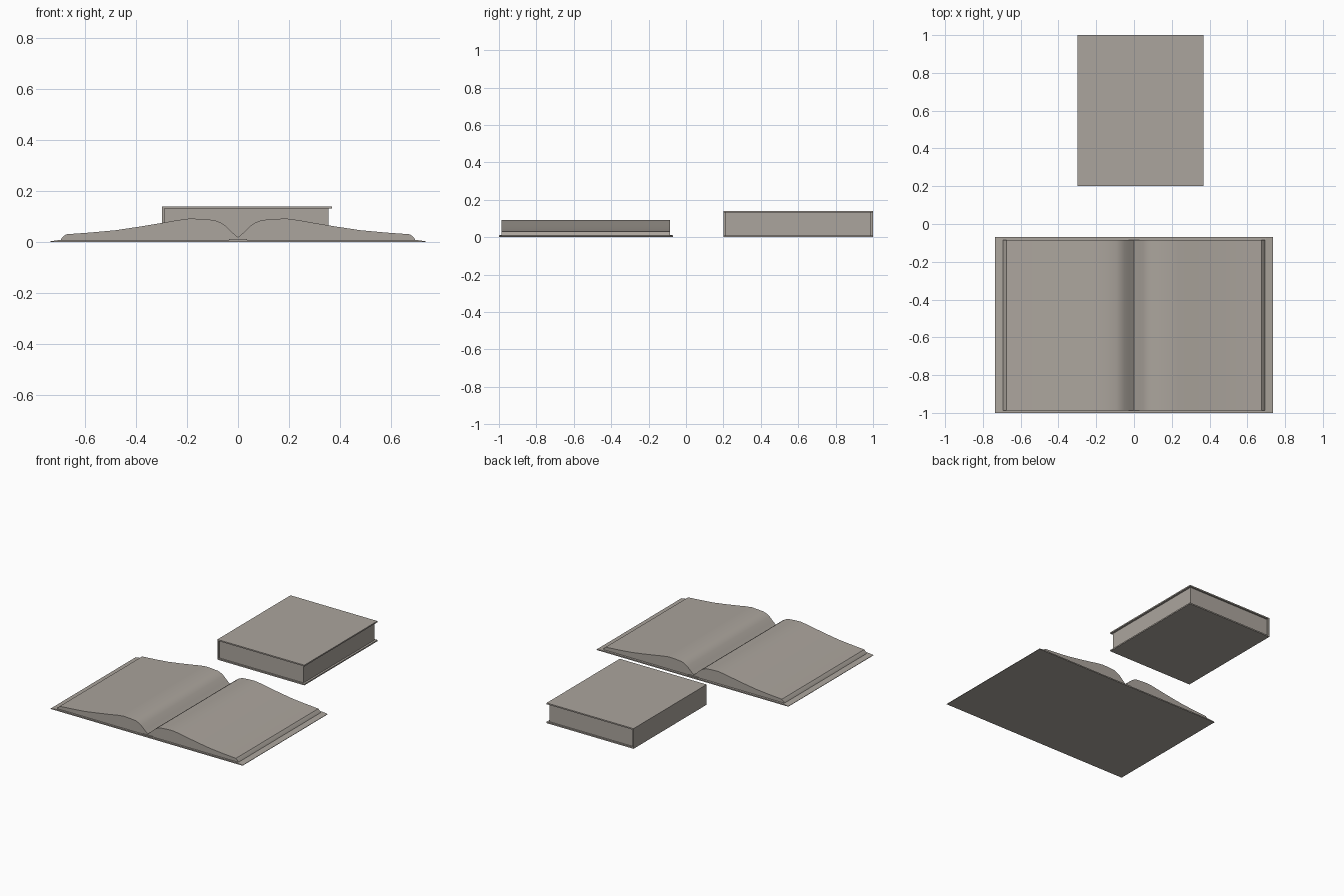
import bpy
import bmesh
import math

if "Cube" in bpy.data.objects:
    bpy.data.objects.remove(bpy.data.objects["Cube"], do_unlink=True)

mat = bpy.data.materials.new("warm grey paper")
mat.use_nodes = True
colour = (0.41, 0.376, 0.337, 1)
mat.diffuse_color = colour
mat.node_tree.nodes["Principled BSDF"].inputs["Base Color"].default_value = colour


def extrude_profile(name, points, y0, y1, smooth=False):
    """Sweep a closed x-z outline from y0 to y1."""
    bm = bmesh.new()
    face = bm.faces.new([bm.verts.new((x, y0, z)) for x, z in points])
    moved = bmesh.ops.extrude_face_region(bm, geom=[face])["geom"]
    verts = [v for v in moved if isinstance(v, bmesh.types.BMVert)]
    bmesh.ops.translate(bm, verts=verts, vec=(0, y1 - y0, 0))
    bmesh.ops.recalc_face_normals(bm, faces=bm.faces)
    mesh = bpy.data.meshes.new(name)
    bm.to_mesh(mesh)
    bm.free()
    mesh.materials.append(mat)
    obj = bpy.data.objects.new(name, mesh)
    bpy.context.collection.objects.link(obj)
    if smooth:
        bpy.ops.object.select_all(action="DESELECT")
        obj.select_set(True)
        bpy.context.view_layer.objects.active = obj
        bpy.ops.object.shade_smooth_by_angle(angle=math.radians(30))
    return obj


def box(name, x0, x1, y0, y1, z0, z1):
    return extrude_profile(name, [(x0, z0), (x1, z0), (x1, z1), (x0, z1)], y0, y1)


# Open book: thin cover boards with a slight taper to the outer edges
half = [(0.735, 0), (0.735, 0.003), (0.70, 0.008)]
cover = half + [(-x, z) for x, z in reversed(half)]
extrude_profile("open_cover", cover, -1.0, -0.07)
box("open_spine_strip", -0.035, 0.035, -0.997, -0.073, 0.006, 0.012)

# Open book: arched page blocks, mirrored about the gutter
page = [(0, 0.007), (0.695, 0.007), (0.69, 0.016), (0.675, 0.03),
        (0.58, 0.037), (0.48, 0.046), (0.38, 0.061), (0.29, 0.076),
        (0.235, 0.086), (0.188, 0.092), (0.14, 0.09), (0.094, 0.086),
        (0.07, 0.077), (0.05, 0.064), (0.025, 0.04), (0, 0.018)]
for side, label in ((1, "left"), (-1, "right")):
    extrude_profile("open_pages_" + label, [(side * x, z) for x, z in page],
                    -0.987, -0.085, smooth=True)

# Closed book: two boards, a flat spine and a recessed page block
box("closed_bottom_board", -0.298, 0.368, 0.2, 1.0, 0, 0.009)
box("closed_top_board", -0.298, 0.368, 0.2, 1.0, 0.131, 0.14)
box("closed_spine", -0.298, -0.289, 0.2, 1.0, 0.009, 0.131)
box("closed_pages", -0.289, 0.354, 0.212, 0.988, 0.009, 0.131)
